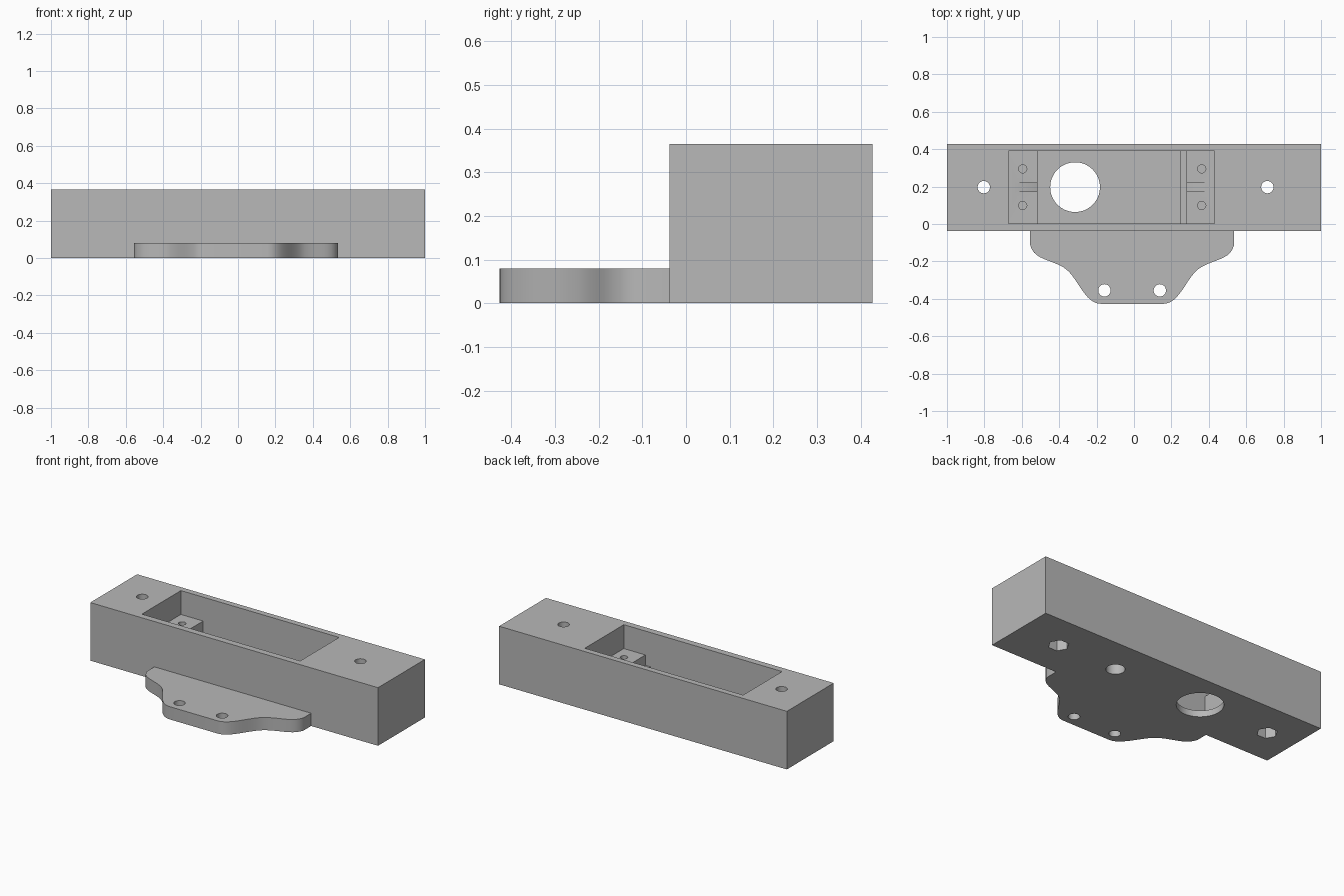
import bpy, bmesh, math
from mathutils import Vector
from mathutils.geometry import interpolate_bezier

cube = bpy.data.objects.get("Cube")
if cube:
    bpy.data.objects.remove(cube, do_unlink=True)

grey = bpy.data.materials.new("plain grey")
grey.use_nodes = True
grey.diffuse_color = (0.48, 0.48, 0.48, 1)
grey.node_tree.nodes["Principled BSDF"].inputs["Base Color"].default_value = grey.diffuse_color


def prism(name, points, depth):
    """Closed solid swept from a planar 3D outline along depth."""
    bm = bmesh.new()
    face = bm.faces.new([bm.verts.new(p) for p in points])
    swept = bmesh.ops.extrude_face_region(bm, geom=[face])["geom"]
    bmesh.ops.translate(bm, vec=depth,
                        verts=[g for g in swept if isinstance(g, bmesh.types.BMVert)])
    bmesh.ops.recalc_face_normals(bm, faces=bm.faces)
    mesh = bpy.data.meshes.new(name)
    bm.to_mesh(mesh)
    bm.free()
    mesh.materials.append(grey)
    obj = bpy.data.objects.new(name, mesh)
    bpy.context.collection.objects.link(obj)
    return obj


def box(name, x0, x1, y0, y1, z0, z1):
    outline = [(x0, y0, z0), (x1, y0, z0), (x1, y1, z0), (x0, y1, z0)]
    return prism(name, outline, (0, 0, z1 - z0))


def rod(name, x, y, radius, z0, z1, sides=32):
    angles = [math.tau * i / sides for i in range(sides)]
    outline = [(x + radius * math.cos(a), y + radius * math.sin(a), z0) for a in angles]
    return prism(name, outline, (0, 0, z1 - z0))


def cut(target, cutter):
    mod = target.modifiers.new("cut", "BOOLEAN")
    mod.operation = "DIFFERENCE"
    mod.solver = "EXACT"
    mod.object = cutter
    bpy.context.view_layer.objects.active = target
    bpy.ops.object.modifier_apply(modifier=mod.name)
    bpy.data.objects.remove(cutter, do_unlink=True)


def smooth(obj):
    bpy.ops.object.select_all(action="DESELECT")
    obj.select_set(True)
    bpy.context.view_layer.objects.active = obj
    bpy.ops.object.shade_smooth_by_angle(angle=math.radians(30))


FRONT, BACK, MID = -0.038, 0.427, 0.197
POST_TOP = 0.215

# Main housing with a stepped pocket that leaves a post at each end
housing = box("housing", -1, 1, FRONT, BACK, 0, 0.365)
cut(housing, box("pocket_top", -0.67, 0.43, 0.003, 0.39, POST_TOP, 0.5))
cut(housing, box("pocket_ledge", -0.515, 0.28, 0.003, 0.39, 0.15, 0.45))
cut(housing, box("pocket_floor", -0.515, 0.245, 0.003, 0.39, 0.04, 0.4))

# Sloped cable grooves and screw holes in the posts
for inner, direction, hole_x in ((-0.515, -1, -0.595), (0.28, 1, 0.362)):
    ramp = [(inner - direction * 0.02, MID - 0.023, POST_TOP - 0.04),
            (inner, MID - 0.023, POST_TOP - 0.04),
            (inner + direction * 0.12, MID - 0.023, POST_TOP),
            (inner + direction * 0.12, MID - 0.023, POST_TOP + 0.02),
            (inner - direction * 0.02, MID - 0.023, POST_TOP + 0.02)]
    cut(housing, prism("groove", ramp, (0, 0.046, 0)))
    for side in (-1, 1):
        cut(housing, rod("post_hole", hole_x, MID + side * 0.098, 0.022, 0.07, 0.3, 20))

# Large floor opening and blind hole underneath
cut(housing, rod("floor_opening", -0.315, MID, 0.133, -0.1, 0.1, 64))
cut(housing, rod("blind_hole", 0.3, MID, 0.054, -0.1, 0.1))

# Mounting holes with hexagonal nut recesses
for x in (-0.803, 0.713):
    cut(housing, rod("mount_hole", x, MID, 0.033, -0.1, 0.5))
    cut(housing, rod("nut_recess", x, MID, 0.06, -0.1, 0.1, 6))
smooth(housing)

# Front flange with a curved, mirrored outline
CENTRE = -0.01
shoulder = interpolate_bezier(Vector((0.545, -0.112)), Vector((0.525, -0.19)),
                              Vector((0.45, -0.185)), Vector((0.37, -0.23)), 10)
flank = interpolate_bezier(Vector((0.37, -0.23)), Vector((0.29, -0.275)),
                           Vector((0.26, -0.427)), Vector((0.165, -0.427)), 14)
half = [Vector((0.545, FRONT))] + shoulder + flank[1:]
outline = [(CENTRE + p.x, p.y, 0) for p in half]
outline += [(CENTRE - p.x, p.y, 0) for p in reversed(half)]
flange = prism("front_flange", outline, (0, 0, 0.08))
for side in (-1, 1):
    cut(flange, rod("flange_hole", CENTRE + side * 0.148, -0.355, 0.033, -0.1, 0.2))
smooth(flange)
